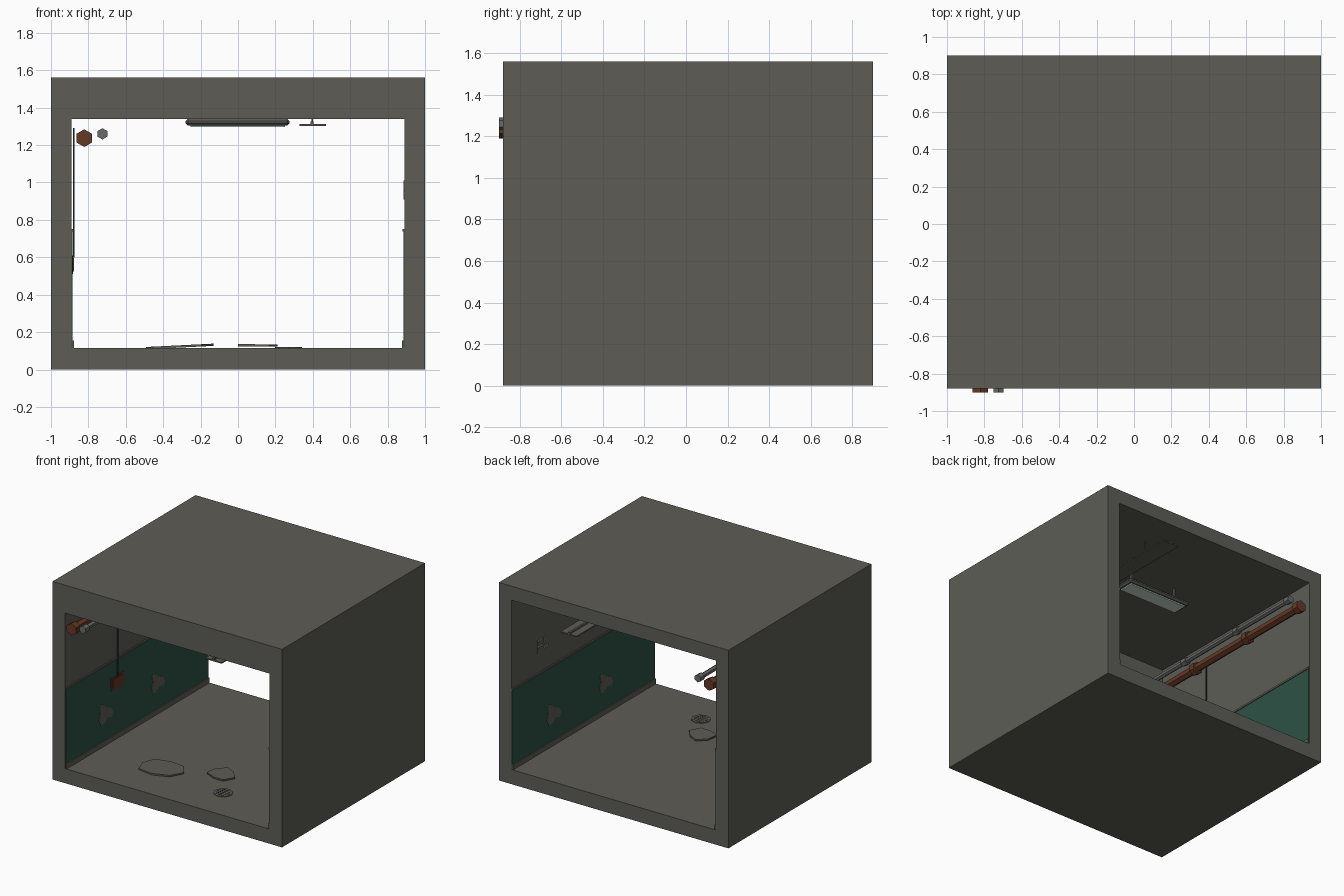
import bpy, bmesh, math
from mathutils import Vector, Matrix

if "Cube" in bpy.data.objects:
    bpy.data.objects.remove(bpy.data.objects["Cube"])


def material(name, rgb):
    m = bpy.data.materials.new(name)
    m.diffuse_color = (*rgb, 1)
    m.use_nodes = True
    m.node_tree.nodes["Principled BSDF"].inputs["Base Color"].default_value = m.diffuse_color
    return m


CONCRETE = material("concrete grey", (0.11, 0.108, 0.094))
GREEN = material("wall green", (0.027, 0.085, 0.06))
RUST = material("rust brown", (0.13, 0.04, 0.018))
STEEL = material("pipe grey", (0.14, 0.145, 0.135))
DARK = material("dark cable", (0.025, 0.025, 0.025))
LAMP = material("lamp glow", (0.6, 0.72, 0.65))
PALE = material("faded paint", (0.3, 0.3, 0.27))

Y0, Y1 = -0.88, 0.90        # tunnel ends
IN_X = 0.89                 # inner wall
FLOOR, CEIL = 0.115, 1.45


def finish(name, bm, mat):
    bmesh.ops.recalc_face_normals(bm, faces=bm.faces)
    me = bpy.data.meshes.new(name)
    bm.to_mesh(me)
    bm.free()
    me.materials.append(mat)
    ob = bpy.data.objects.new(name, me)
    bpy.context.collection.objects.link(ob)
    return ob


def box(name, x, y, z, mat, bevel=0):
    bm = bmesh.new()
    bmesh.ops.create_cube(bm, size=1)
    for v in bm.verts:
        v.co = Vector([(a + b) / 2 + c * (b - a) for (a, b), c in zip((x, y, z), v.co)])
    ob = finish(name, bm, mat)
    if bevel:
        mod = ob.modifiers.new("bevel", "BEVEL")
        mod.width = bevel
        mod.segments = 1
    return ob


def hex_bar(name, x, z, r, y0, y1, mat):
    bm = bmesh.new()
    bmesh.ops.create_cone(bm, cap_ends=True, segments=6, radius1=r, radius2=r, depth=y1 - y0)
    rot = Matrix.Rotation(math.pi / 2, 4, 'X')
    bmesh.ops.transform(bm, matrix=Matrix.Translation((x, (y0 + y1) / 2, z)) @ rot, verts=bm.verts)
    return finish(name, bm, mat)


def plate(name, pts, depth, mat):
    """Flat outline pushed along a depth vector."""
    bm = bmesh.new()
    f = bm.faces.new([bm.verts.new(p) for p in pts])
    ext = bmesh.ops.extrude_face_region(bm, geom=[f])["geom"]
    for v in ext:
        if isinstance(v, bmesh.types.BMVert):
            v.co += Vector(depth)
    return finish(name, bm, mat)


# Tunnel shell, a rectangular tube open at both ends
bm = bmesh.new()
rings = []
for w, lo, hi in ((1, 0, 1.56), (IN_X, FLOOR, CEIL)):
    for y in (Y0, Y1):
        rings.append([bm.verts.new((sx * w, y, z))
                      for sx, z in ((-1, lo), (1, lo), (1, hi), (-1, hi))])
for a, b in ((0, 1), (2, 3), (0, 2), (1, 3)):
    for i in range(4):
        j = (i + 1) % 4
        bm.faces.new((rings[a][i], rings[a][j], rings[b][j], rings[b][i]))
finish("tunnel_shell", bm, CONCRETE)

# Beam across the front opening
box("front_beam", (-IN_X, IN_X), (Y0, -0.74), (1.34, CEIL + 0.01), CONCRETE)

# Wall paint, trims, skirting and worn patches on both sides
PATCH = ((-0.087, 0.10), (-0.03, 0.085), (0.0, 0.05), (0.06, 0.03), (0.09, -0.02),
         (0.07, -0.05), (0.02, -0.035), (-0.02, -0.06), (-0.06, -0.075), (-0.085, -0.03),
         (-0.07, 0.03))
for s, side in ((-1, "left"), (1, "right")):
    def span(d):
        return tuple(sorted((s * IN_X, s * (IN_X - d))))
    box(side + "_green_band", span(0.004), (Y0 + 0.002, Y1 - 0.002), (FLOOR, 0.74), GREEN)
    box(side + "_band_trim", span(0.010), (Y0 + 0.002, Y1 - 0.002), (0.738, 0.752), CONCRETE)
    box(side + "_skirting", span(0.012), (Y0 + 0.002, Y1 - 0.002), (FLOOR, 0.155), CONCRETE)
    for cy, k in ((-0.38, 1.0), (0.27, 0.95)):
        pts = [(s * (IN_X - 0.004), -s * (cy + k * a), 0.355 + k * b) for a, b in PATCH]
        plate(side + "_worn_patch", pts, (-s * 0.002, 0, 0), CONCRETE)

# Pipes with collars along the left wall
for name, x, z, r, ro, mat in (("rust_pipe", -0.822, 1.237, 0.032, 0.047, RUST),
                               ("grey_pipe", -0.725, 1.26, 0.020, 0.030, STEEL)):
    hex_bar(name, x, z, r, -0.895, 0.88, mat)
    for y in (-0.875, -0.29, 0.29, 0.865):
        hex_bar(name + "_collar", x, z, ro, y - 0.025, y + 0.025, mat)

# Ceiling lamp hung on two rods
box("lamp_housing", (-0.28, 0.275), (0.13, 0.29), (1.305, 1.34), CONCRETE, 0.012)
box("lamp_panel", (-0.255, 0.25), (0.152, 0.268), (1.296, 1.306), LAMP)
for x in (-0.2, 0.2):
    box("lamp_rod", (x - 0.008, x + 0.008), (0.2, 0.216), (1.335, CEIL), CONCRETE)

# Cable tray with its cable and hangers
box("cable_tray", (0.33, 0.47), (Y0 + 0.005, Y1 - 0.01), (1.303, 1.312), CONCRETE)
box("tray_cable", (0.388, 0.404), (Y0 + 0.005, Y1 - 0.01), (1.312, 1.325), CONCRETE)
for y in (-0.6, 0, 0.6):
    box("tray_hanger", (0.393, 0.4), (y - 0.005, y + 0.005), (1.32, CEIL), CONCRETE)

# Switch box and its cable on the left wall
box("switch_cable", (-0.882, -0.875), (-0.244, -0.237), (0.60, 1.29), DARK)
box("switch_box", (-0.89, -0.882), (-0.32, -0.16), (0.51, 0.61), RUST)
box("switch_cover", (-0.883, -0.878), (-0.30, -0.18), (0.525, 0.595), RUST)

# Painted wall mark made of plain bars
for y, z, w, h in ((0.585, 0.96, 0.014, 0.1), (0.545, 1.0, 0.05, 0.014),
                   (0.545, 0.955, 0.05, 0.014), (0.49, 0.985, 0.014, 0.05),
                   (0.47, 0.925, 0.05, 0.014)):
    box("wall_mark", (0.884, 0.89), (y - w / 2, y + w / 2), (z - h / 2, z + h / 2), PALE)


# Broken slabs lying on the floor
def slab(name, cx, cy, rx, ry, radii, height, tilt):
    n = len(radii)
    pts = []
    for i, r in enumerate(radii):
        a = 2 * math.pi * i / n
        dx = rx * r * math.cos(a)
        pts.append((cx + dx, cy + ry * r * math.sin(a), FLOOR + height + tilt * dx))
    return plate(name, pts, (0, 0, -0.012), CONCRETE)


slab("large_floor_slab", -0.32, -0.49, 0.19, 0.14, (1, 0.95, 0.85, 1, 0.9, 1, 0.9, 0.95), 0.014, 0.05)
slab("small_floor_slab", 0.10, -0.34, 0.11, 0.11, (1, 0.8, 1, 0.9, 1, 0.75, 0.95), 0.02, -0.01)

# Floor drain with slots
slab("drain_cover", 0.27, -0.57, 0.072, 0.072, (1,) * 8, 0.005, 0)
for i in range(-2, 3):
    w = 0.055 - 0.008 * abs(i)
    y = -0.57 + i * 0.022
    box("drain_slot", (0.27 - w, 0.27 + w), (y - 0.004, y + 0.004), (FLOOR + 0.004, FLOOR + 0.006), DARK)
